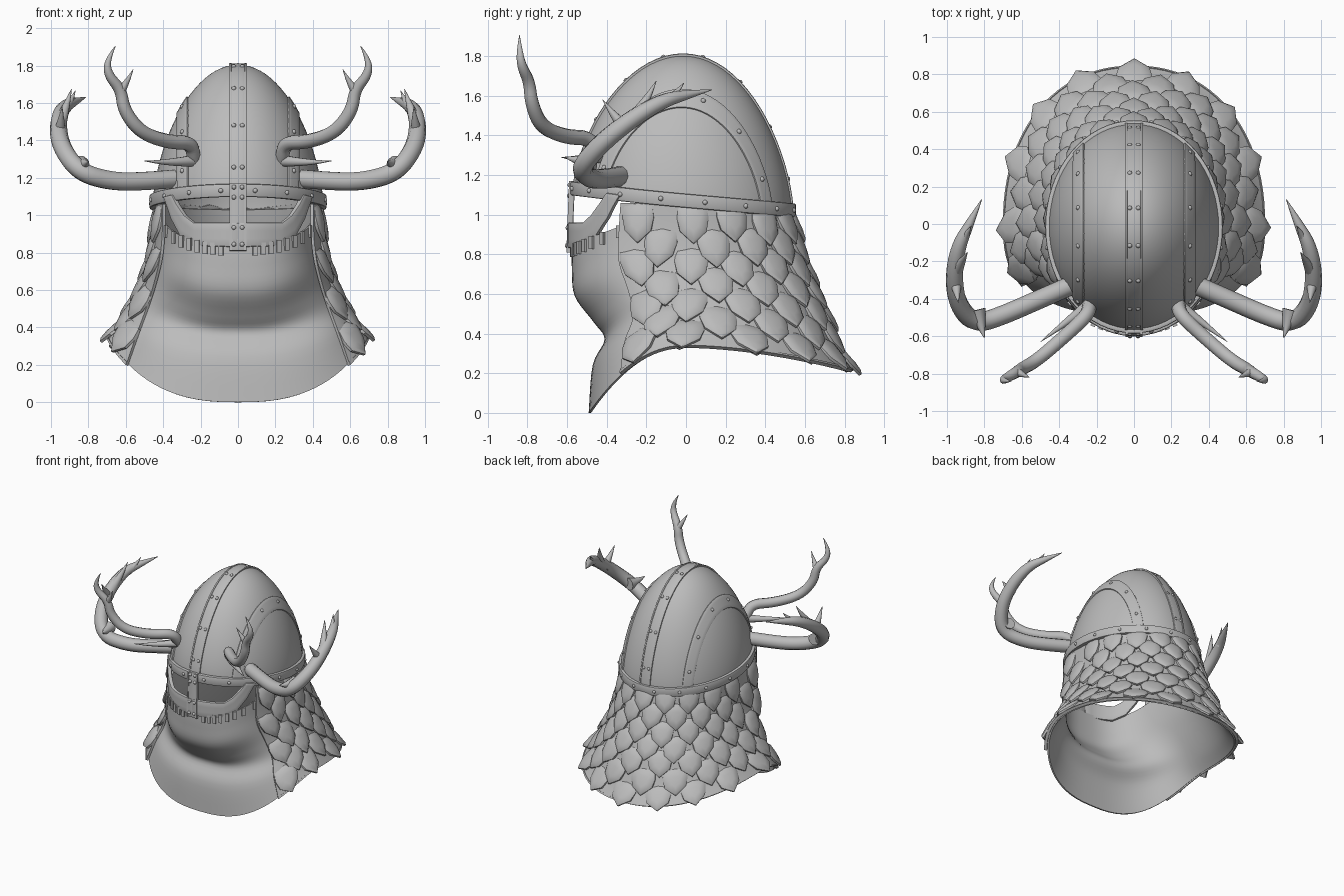
import bpy, bmesh, math, random
from math import sin, cos, pi, radians, sqrt, copysign
from mathutils import Vector, Matrix

random.seed(4)
if "Cube" in bpy.data.objects:
    bpy.data.objects.remove(bpy.data.objects["Cube"])

grey = bpy.data.materials.new("plain_grey")
grey.use_nodes = True
grey.diffuse_color = (0.5, 0.5, 0.5, 1)
grey.node_tree.nodes["Principled BSDF"].inputs["Base Color"].default_value = (0.5, 0.5, 0.5, 1)


def finish(name, data, thick=0.0, bevel=0.0):
    """Link data, bake thickness and bevel, shade smooth with sharp edges."""
    ob = bpy.data.objects.new(name, data)
    bpy.context.collection.objects.link(ob)
    if thick:
        m = ob.modifiers.new("thickness", 'SOLIDIFY')
        m.thickness, m.offset = thick, 0
    if bevel:
        m = ob.modifiers.new("rounding", 'BEVEL')
        m.width, m.segments, m.limit_method = bevel, 2, 'ANGLE'
        m.angle_limit = radians(50)
    bpy.context.view_layer.update()
    deps = bpy.context.evaluated_depsgraph_get()
    mesh = bpy.data.meshes.new_from_object(ob.evaluated_get(deps))
    bpy.data.objects.remove(ob)
    ob = bpy.data.objects.new(name, mesh)
    bpy.context.collection.objects.link(ob)
    mesh.materials.clear()
    mesh.materials.append(grey)
    for p in mesh.polygons:
        p.use_smooth = True
    mesh.set_sharp_from_angle(angle=radians(42))


def from_bm(name, bm, **kw):
    mesh = bpy.data.meshes.new(name)
    bm.to_mesh(mesh)
    bm.free()
    finish(name, mesh, **kw)


def grid(name, fn, nu, nv, **kw):
    """Sheet through fn(u, v), with u and v running 0 to 1."""
    bm = bmesh.new()
    vs = [[bm.verts.new(fn(i / nu, j / nv)) for j in range(nv + 1)] for i in range(nu + 1)]
    for i in range(nu):
        for j in range(nv):
            bm.faces.new((vs[i][j], vs[i + 1][j], vs[i + 1][j + 1], vs[i][j + 1]))
    bmesh.ops.remove_doubles(bm, verts=bm.verts, dist=1e-4)
    from_bm(name, bm, **kw)


# Dome
RX, RY, CY, TOP = 0.445, 0.54, -0.015, 1.795
CENTRE = Vector((0, CY, 1.07))


def rim_z(y):
    return 1.07 - 0.09 * y


def dome(x, y):
    rho2 = min(1, (x / RX) ** 2 + ((y - CY) / RY) ** 2)
    return Vector((x, y, rim_z(y) + (TOP - rim_z(y)) * (1 - rho2) ** 0.65))


def dome_line(x, u, lift=1.0):
    """Point on the fore-and-aft line at x, u = 0 front to 1 back."""
    y = CY - RY * sqrt(1 - (x / RX) ** 2) * cos(pi * u)
    return CENTRE + (dome(x, y) - CENTRE) * lift


grid("dome", lambda u, v: dome(RX * sin(v * pi / 2) * sin(2 * pi * u),
                               CY - RY * sin(v * pi / 2) * cos(2 * pi * u)), 64, 24, thick=0.02)


# Bands over the dome
def band(name, x, width, lift, thick):
    grid(name, lambda u, v: dome_line(x + (v - 0.5) * width, u, lift), 40, 4, thick=thick, bevel=0.004)


band("crest_band", 0, 0.085, 1.012, 0.018)
for side, s in (("left", 1), ("right", -1)):
    band(side + "_crest_edge", s * 0.04, 0.014, 1.014, 0.024)
    band(side + "_side_band", s * 0.288, 0.055, 1.014, 0.024)


# Rim band and brow
def rim(u, v):
    a, y = 2 * pi * u, CY - (RY + 0.012) * cos(2 * pi * u)
    brow = 0.012 * max(0, cos(a)) ** 2
    return ((RX + 0.012) * sin(a), y, rim_z(y) + brow + (v - 0.5) * 0.07)


grid("rim_band", rim, 64, 2, thick=0.035, bevel=0.008)


# Nose guard and eye frame
def face_y(x):
    return -0.585 * sqrt(1 - (x / 0.47) ** 2)


grid("nose_guard", lambda u, v: ((v - 0.5) * 0.085, -0.572 - 0.016 * u, 1.17 - 0.36 * u),
     6, 2, thick=0.025, bevel=0.006)
UPPER = [(0, .96), (.23, .96), (.28, 1.0), (.32, 1.06), (.345, 1.11)]
LOWER = [(0, .83), (.22, .835), (.3, .885), (.35, .98), (.39, 1.1)]


def along(pts, u):
    i = min(int(u * (len(pts) - 1)), len(pts) - 2)
    return Vector(pts[i]).lerp(Vector(pts[i + 1]), u * (len(pts) - 1) - i)


for side, s in (("left", 1), ("right", -1)):
    def frame(u, v):
        p = along(UPPER, u).lerp(along(LOWER, u), v)
        return (s * p.x, face_y(p.x), p.y)
    grid(side + "_eye_frame", frame, 16, 3, thick=0.03, bevel=0.008)
    grid(side + "_nose_edge", lambda u, v: (s * (0.033 + 0.012 * v), -0.58 - 0.014 * u, 1.17 - 0.36 * u),
         4, 1, thick=0.02)

# Neck curtain: rows run from the top edge to the hem
WIDTH = [.42, .425, .445, .49, .545, .605, .675]
FRONT = [.57, .57, .555, .46, .405, .465, .485]
BACK = [.5, .53, .575, .635, .695, .755, .82]
Z_SIDE = [1.06, .91, .77, .64, .52, .42, .335]
Z_FRONT = [.85, .73, .59, .46, .37, .24, 0]
Z_BACK = [1.03, .61, .21]


def key(k, t):
    t = max(0, min(1, t)) * (len(k) - 1)
    i = min(int(t), len(k) - 2)
    f = t - i
    p0, p1, p2, p3 = k[max(i - 1, 0)], k[i], k[i + 1], k[min(i + 2, len(k) - 1)]
    return p1 + 0.5 * f * (p2 - p0 + f * (2 * p0 - 5 * p1 + 4 * p2 - p3 + f * (3 * (p1 - p2) + p3 - p0)))


def curtain(a, t, out=0.0, high=-0.8):
    """Point at angle a from the front; high shapes how the top edge drops forward."""
    c, s = cos(a), sin(a)
    front = c > 0
    e = 0.77 if front else 1 - 0.08 * t
    x = copysign(abs(s) ** e, s) * (key(WIDTH, t) + out)
    y = -copysign(abs(c) ** e, c) * (key(FRONT if front else BACK, t) + out)
    w = abs(c) ** (1.6 + high * (1 - t) ** 3)
    z = key(Z_SIDE, t)
    z += (key(Z_FRONT if front else Z_BACK, t) - z) * w
    if front:  # folds rise in a V from the throat
        z += 1.3 * (t * (1 - t) * c * s) ** 2
    return Vector((x, y, z))


grid("cloth_curtain", lambda u, v: curtain(2 * pi * u, v), 80, 30, thick=0.012)


# Backing layer that carries the scales
def backing(u, t, out=0.0):
    a = radians(62 - 7 * t)
    return curtain(a + (2 * pi - 2 * a) * u, t, out, 6)


grid("scale_backing", lambda u, v: backing(u, v * 0.99, 0.016), 60, 20, thick=0.016)
grid("backing_hem", lambda u, v: backing(u, 0.975 + 0.025 * v, 0.018), 60, 1, thick=0.022)

# Overlapping shield-shaped scales
HALF = [(.45, .42), (.5, .12), (.42, -.22)]
SHIELD = [(0, .5)] + HALF + [(0, -.55)] + [(-x, y) for x, y in reversed(HALF)]
bm = bmesh.new()


def add_scale(u, t, w, h):
    p = backing(u, t, 0.026)
    across = (backing(u + .008, t) - backing(u - .008, t)).normalized()
    up = (backing(u, t - .04) - backing(u, t + .04)).normalized()
    out = across.cross(up).normalized()
    if out.dot(Vector((p.x, p.y, 0))) < 0:
        out = -out
    turn = random.uniform(-.1, .1)
    rings = []
    for size, lift in ((1, -.012), (1, .003), (.82, .014), (.4, .019)):
        ring = []
        for x, y in SHIELD:
            x, y = x * size + turn * y * size, y * size
            n = lift + 0.028 * (0.3 - y) - 0.03 * x * x
            ring.append(bm.verts.new(p + across * x * w + up * y * h + out * n))
        rings.append(ring)
    for r0, r1 in zip(rings, rings[1:]):
        for i in range(8):
            j = (i + 1) % 8
            bm.faces.new((r0[i], r0[j], r1[j], r1[i]))
    bm.faces.new(rings[-1])
    bm.faces.new(rings[0][::-1])


ROWS, COLS = 7, 11
for r in range(ROWS):
    t = 0.12 + 0.76 * r / (ROWS - 1)
    odd = r % 2
    for i in range(COLS - odd):
        add_scale((i + 0.5 + 0.5 * odd) / COLS, t + random.uniform(-.012, .012), 0.155 + 0.045 * t, 0.195)
bmesh.ops.recalc_face_normals(bm, faces=bm.faces)
from_bm("scales", bm)

# Small lacing tabs under the eye frame
bm = bmesh.new()
for i in range(8):
    for s in (1, -1):
        a = s * math.asin(((0.09 + 0.041 * i) / 0.42) ** (1 / 0.77))
        m = Matrix.Translation(curtain(a, 0.06, 0.01)) @ Matrix.Rotation(a, 4, 'Z')
        bmesh.ops.create_cube(bm, matrix=m @ Matrix.Diagonal((.026, .014, .065, 1)))
from_bm("lacing_tabs", bm)

# Rivets
spots = []
for s in (1, -1):
    spots += [dome_line(s * 0.022, (i + 0.8) / 8.6, 1.022) for i in range(8)]
    spots += [dome_line(s * 0.288, (i + 0.75) / 6.5, 1.035) for i in range(6)]
    spots += [Vector((s * 0.022, -0.585 - 0.016 * k, 1.15 - 0.36 * k)) for k in (0, .15, .6, .85)]
for i in range(16):
    p = Vector(rim((i + 0.5) / 16, 0.5))
    spots.append(p + Vector((p.x, p.y, 0)).normalized() * 0.016)
bm = bmesh.new()
for p in spots:
    bmesh.ops.create_icosphere(bm, subdivisions=2, radius=0.013, matrix=Matrix.Translation(p))
from_bm("rivets", bm)


# Antlers: tubes that keep their girth, then narrow to a tip
def branch(name, radius, fullness, pts):
    for side, s in (("left", 1), ("right", -1)):
        cu = bpy.data.curves.new(name, 'CURVE')
        cu.dimensions, cu.bevel_depth, cu.bevel_resolution, cu.use_fill_caps = '3D', radius, 3, True
        sp = cu.splines.new('NURBS')
        sp.points.add(len(pts) - 1)
        for i, (x, y, z) in enumerate(pts):
            sp.points[i].co = (s * x, y, z, 1)
            sp.points[i].radius = 1.04 - (i / (len(pts) - 1)) ** fullness
        sp.order_u, sp.use_endpoint_u, sp.resolution_u = 3, True, 6
        finish(side + "_" + name, cu)


def tine(name, radius, base, tip):
    a, b = Vector(base), Vector(tip)
    branch(name, radius, 1.2, [a, a.lerp(b, 0.5) - Vector((0, 0, 0.012)), b])


branch("lower_antler", 0.049, 5, [
    (.27, -.3, 1.2), (.5, -.4, 1.18), (.68, -.48, 1.18), (.85, -.54, 1.23), (.945, -.43, 1.36),
    (.965, -.28, 1.48), (.94, -.12, 1.575), (.88, 0, 1.605), (.815, .13, 1.63)])
tine("lower_antler_front_tine", 0.046, (.84, -.46, 1.27), (.8, -.61, 1.29))
tine("lower_antler_low_tine", 0.036, (.955, -.3, 1.43), (.94, -.42, 1.58))
tine("lower_antler_mid_tine", 0.035, (.95, -.25, 1.5), (.89, -.15, 1.675))
tine("lower_antler_end_tine", 0.028, (.92, -.1, 1.57), (.87, -.01, 1.665))
branch("upper_antler", 0.037, 4, [
    (.22, -.37, 1.24), (.235, -.43, 1.3), (.25, -.49, 1.39), (.37, -.6, 1.39), (.52, -.73, 1.44),
    (.61, -.78, 1.56), (.625, -.79, 1.67), (.695, -.83, 1.75), (.7, -.84, 1.83), (.655, -.84, 1.905)])
tine("upper_antler_top_tine", 0.026, (.63, -.79, 1.66), (.56, -.82, 1.78))
tine("upper_antler_brow_tine", 0.03, (.25, -.44, 1.29), (.5, -.63, 1.29))
